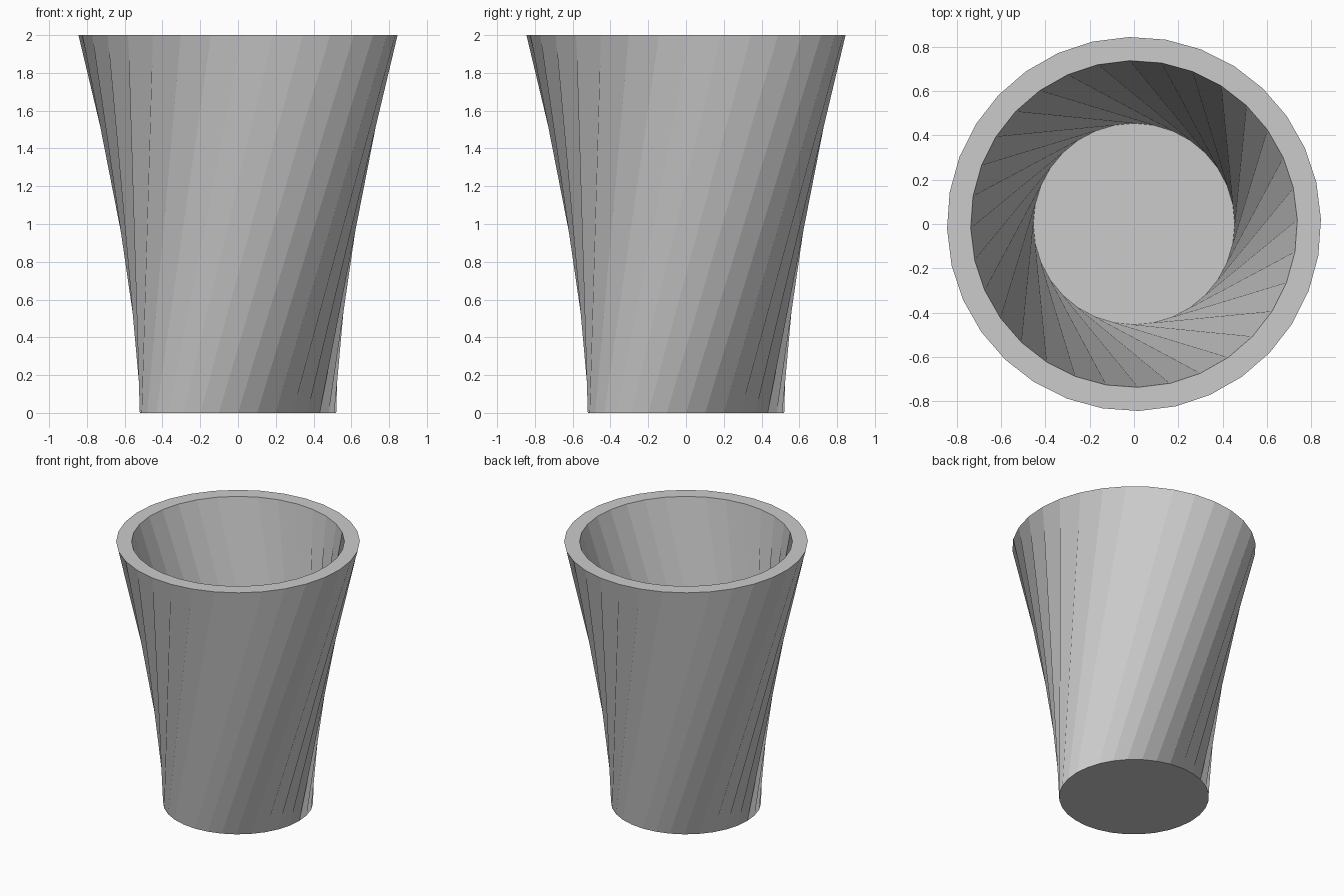
import bpy, bmesh, math

if "Cube" in bpy.data.objects:
    bpy.data.objects.remove(bpy.data.objects["Cube"])

SIDES = 32
TWIST = math.radians(46.5)


def ring(bm, radius, z, turn):
    return [bm.verts.new((radius * math.cos(turn + 2 * math.pi * i / SIDES),
                          radius * math.sin(turn + 2 * math.pi * i / SIDES), z))
            for i in range(SIDES)]


def bridge(bm, a, b):
    for i in range(SIDES):
        j = (i + 1) % SIDES
        bm.faces.new((a[i], a[j], b[j], b[i]))


bm = bmesh.new()
# outer wall, rim and inner wall: the top rings are twisted against the bottom ones
rings = [ring(bm, 0.52, 0.0, 0.0),
         ring(bm, 0.845, 2.0, TWIST),
         ring(bm, 0.738, 2.0, TWIST),
         ring(bm, 0.455, 0.1, 0.0)]
for lower, upper in zip(rings, rings[1:]):
    bridge(bm, lower, upper)
# underside and inner floor
bm.faces.new(rings[0][::-1])
bm.faces.new(rings[-1])
bmesh.ops.recalc_face_normals(bm, faces=bm.faces[:])

mesh = bpy.data.meshes.new("twisted_cup")
bm.to_mesh(mesh)
bm.free()
cup = bpy.data.objects.new("twisted_cup", mesh)
bpy.context.collection.objects.link(cup)
